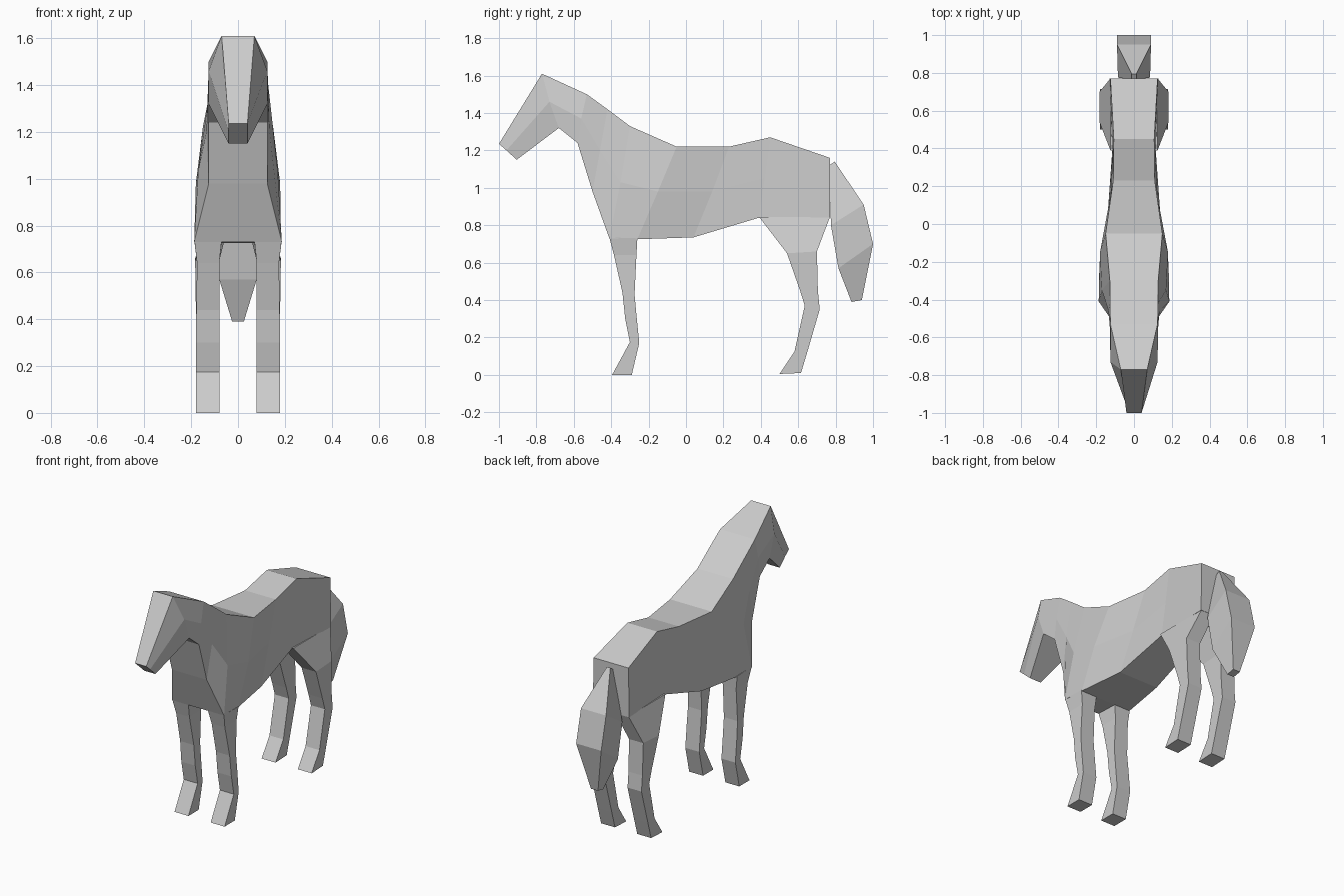
import bpy, bmesh

grey = bpy.data.materials.new("light_grey")
grey.diffuse_color = (0.6, 0.6, 0.6, 1)


def loft(name, rings):
    """Skin a list of equal-length point rings and cap both ends."""
    bm = bmesh.new()
    loops = [[bm.verts.new(p) for p in ring] for ring in rings]
    for a, b in zip(loops, loops[1:]):
        for i in range(len(a)):
            j = (i + 1) % len(a)
            bm.faces.new((a[i], a[j], b[j], b[i]))
    bm.faces.new(loops[0])
    bm.faces.new(loops[-1])
    bmesh.ops.recalc_face_normals(bm, faces=bm.faces)
    mesh = bpy.data.meshes.new(name)
    bm.to_mesh(mesh)
    bm.free()
    mesh.materials.append(grey)
    obj = bpy.data.objects.new(name, mesh)
    bpy.context.collection.objects.link(obj)
    return obj


def symmetric_ring(points):
    """(y, z, half width) points down one side, returned up the other."""
    right = [(w, y, z) for y, z, w in points]
    return right + [(-x, y, z) for x, y, z in reversed(right)]


# Head, neck and trunk: top, middle and bottom of each section
body = [
    [(-1.0, 1.235, .04), (-.96, 1.20, .04), (-.905, 1.15, .04)],   # muzzle
    [(-.77, 1.61, .07), (-.73, 1.46, .125), (-.68, 1.32, .125)],   # poll
    [(-.53, 1.50, .125), (-.56, 1.37, .127), (-.58, 1.24, .125)],  # neck
    [(-.42, 1.42, .127), (-.46, 1.20, .135), (-.50, .98, .125)],
    [(-.30, 1.33, .128), (-.35, 1.03, .17), (-.41, .73, .187)],    # shoulder
    [(-.05, 1.22, .15), (-.15, .98, .18), (-.26, .725, .183)],     # withers
    [(.23, 1.22, .11), (.14, .98, .125), (.04, .735, .14)],        # barrel
    [(.45, 1.27, .107), (.42, 1.05, .11), (.39, .84, .115)],       # croup
    [(.77, 1.16, .125), (.77, 1.0, .128), (.77, .84, .13)],        # rump
]
loft("body", [symmetric_ring(s) for s in body])

# Tail: back and front edge of each section
tail = [
    [(.795, 1.14, .012), (.765, 1.12, .012)],
    [(.95, .91, .09), (.775, .80, .085)],
    [(1.0, .70, .09), (.815, .57, .08)],
    [(.94, .40, .025), (.885, .39, .025)],
]
loft("tail", [symmetric_ring(s) for s in tail])

# Legs: front y, z, back y, z, inner x, outer x
front_leg = [
    (-.41, .735, -.26, .73, .07, .186),
    (-.385, .64, -.265, .64, .08, .175),
    (-.34, .44, -.275, .43, .08, .178),
    (-.325, .30, -.265, .32, .08, .18),
    (-.30, .175, -.25, .17, .08, .18),
    (-.395, 0, -.29, 0, .08, .18),
]
hind_leg = [
    (.39, .845, .77, .845, .03, .125),
    (.54, .65, .70, .66, .08, .183),
    (.61, .45, .705, .45, .08, .18),
    (.635, .37, .715, .35, .08, .18),
    (.58, .125, .648, .12, .08, .18),
    (.50, .005, .615, .01, .08, .18),
]
for name, levels in (("front_leg", front_leg), ("hind_leg", hind_leg)):
    for side, s in (("left", 1), ("right", -1)):
        loft(f"{name}_{side}", [
            [(s * xi, yf, zf), (s * xo, yf, zf), (s * xo, yb, zb), (s * xi, yb, zb)]
            for yf, zf, yb, zb, xi, xo in levels])
